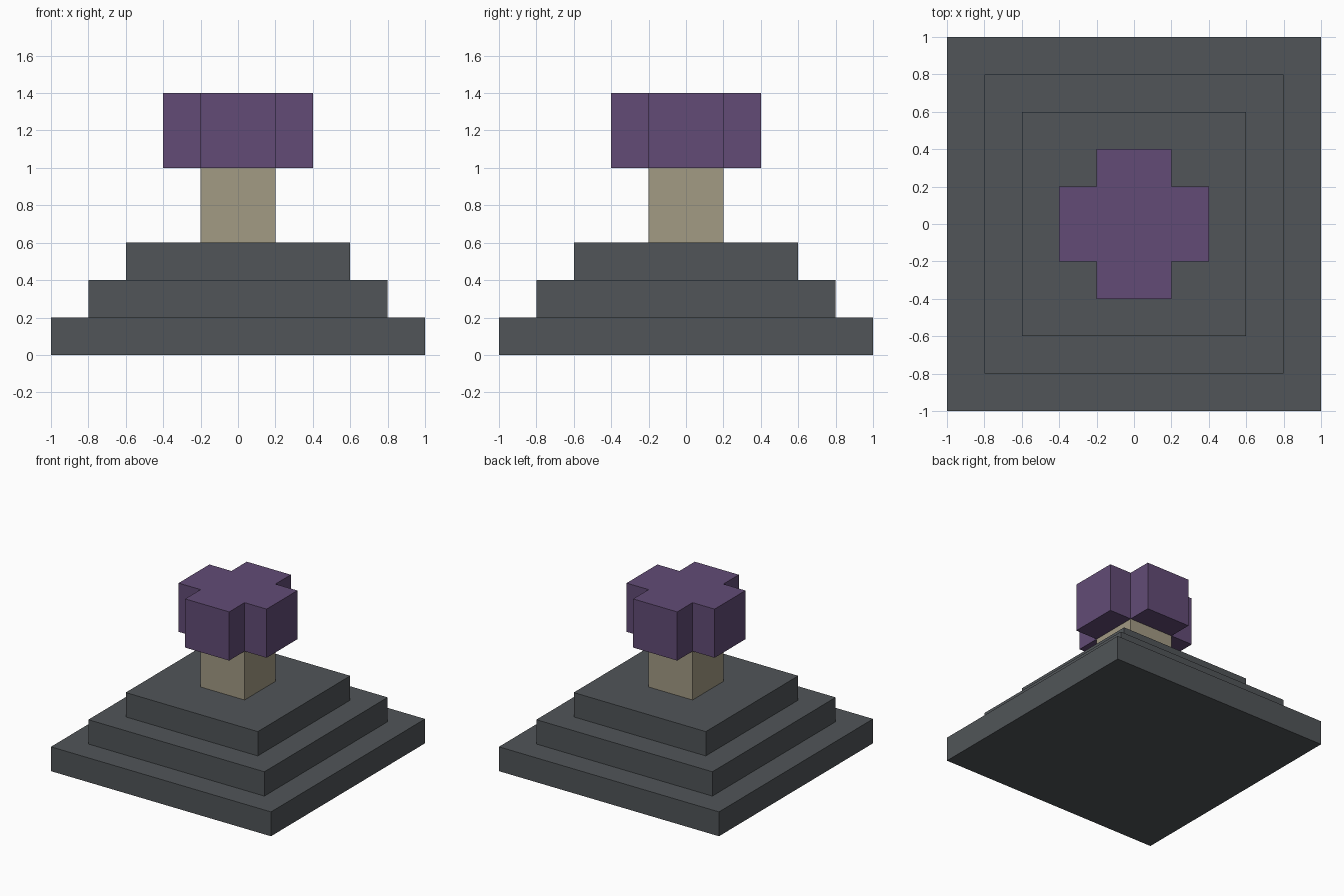
import bpy
import bmesh

cube = bpy.data.objects.get("Cube")
if cube:
    bpy.data.objects.remove(cube, do_unlink=True)


def make_material(name, rgb):
    mat = bpy.data.materials.new(name)
    mat.use_nodes = True
    color = (*rgb, 1.0)
    mat.diffuse_color = color
    bsdf = next(n for n in mat.node_tree.nodes if n.type == "BSDF_PRINCIPLED")
    bsdf.inputs["Base Color"].default_value = color
    bsdf.inputs["Roughness"].default_value = 0.9
    return mat


def make_prism(name, outline, bottom, top, mat):
    """Extrude a counter-clockwise xy outline from bottom to top."""
    bm = bmesh.new()
    base = bm.faces.new([bm.verts.new((x, y, bottom)) for x, y in outline])
    result = bmesh.ops.extrude_face_region(bm, geom=[base], use_keep_orig=True)
    verts = [v for v in result["geom"] if isinstance(v, bmesh.types.BMVert)]
    bmesh.ops.translate(bm, verts=verts, vec=(0, 0, top - bottom))
    bmesh.ops.recalc_face_normals(bm, faces=bm.faces)
    mesh = bpy.data.meshes.new(name)
    bm.to_mesh(mesh)
    bm.free()
    mesh.materials.append(mat)
    obj = bpy.data.objects.new(name, mesh)
    bpy.context.collection.objects.link(obj)
    return obj


def square(half):
    return [(-half, -half), (half, -half), (half, half), (-half, half)]


def plus(inner, outer):
    # One arm's three corners, turned through four quarter turns
    points = []
    x_y = [(outer, -inner), (outer, inner), (inner, inner)]
    for _ in range(4):
        points += x_y
        x_y = [(-y, x) for x, y in x_y]
    return points


stone = make_material("dark grey stone", (0.082, 0.091, 0.099))
tan = make_material("pale tan", (0.365, 0.325, 0.230))
purple = make_material("muted purple", (0.122, 0.071, 0.180))

# Stepped base
for i, name in enumerate(("lower_step", "middle_step", "upper_step")):
    make_prism(name, square(1.0 - 0.2 * i), 0.2 * i, 0.2 * (i + 1), stone)

# Square column
make_prism("column", square(0.2), 0.6, 1.0, tan)

# Plus-shaped head
make_prism("cross_head", plus(0.2, 0.4), 1.0, 1.4, purple)
